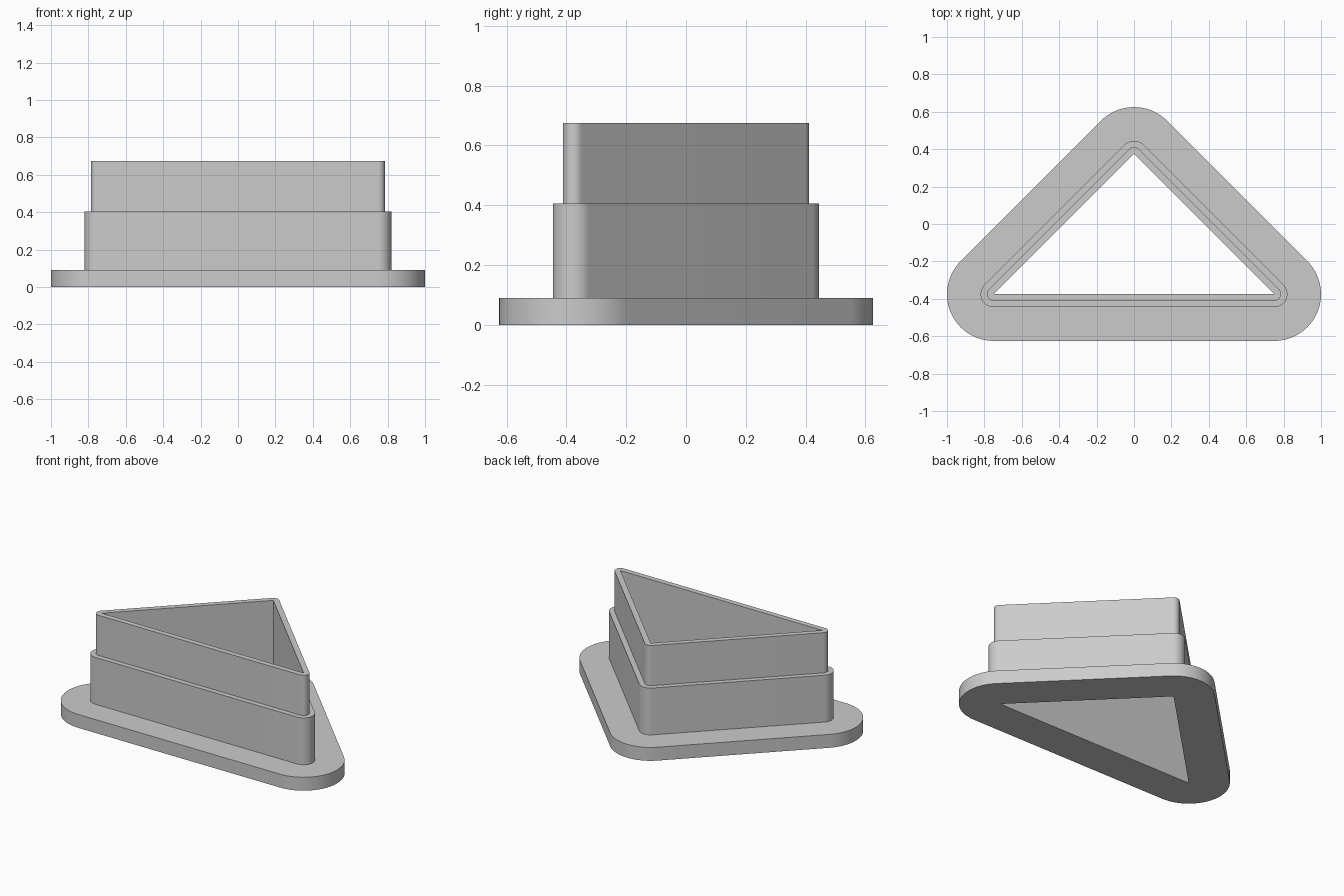
import bpy, bmesh, math
from mathutils import Vector

cube = bpy.data.objects.get("Cube")
if cube:
    bpy.data.objects.remove(cube, do_unlink=True)

# Light grey plastic
grey = bpy.data.materials.new("light_grey")
grey.use_nodes = True
colour = (0.6, 0.6, 0.6, 1)
grey.diffuse_color = colour
grey.node_tree.nodes["Principled BSDF"].inputs["Base Color"].default_value = colour

# Opening corners, each with the start and end angle of its rounded offset
CORNERS = [((-0.75, -0.375), 135, 270),
           ((0.75, -0.375), 270, 405),
           ((0, 0.375), 45, 135)]
STEPS = 24


def outline(bm, offset, z):
    """Triangle opening grown outwards by offset, with round corners."""
    loop = []
    for (x, y), start, end in CORNERS:
        for i in range(STEPS + 1):
            a = math.radians(start + (end - start) * i / STEPS)
            loop.append(bm.verts.new(Vector((x + offset * math.cos(a),
                                             y + offset * math.sin(a), z))))
    return loop


# Wall section: flange, thick wall, thin rim, then back down the opening
SECTION = [(0, 0), (0.25, 0), (0.25, 0.09), (0.07, 0.09), (0.07, 0.405),
           (0.036, 0.405), (0.036, 0.675), (0, 0.675)]

bm = bmesh.new()
loops = [outline(bm, offset, z) for offset, z in SECTION]
for lower, upper in zip(loops, loops[1:] + loops[:1]):
    for i in range(len(lower)):
        j = (i + 1) % len(lower)
        bm.faces.new((lower[i], lower[j], upper[j], upper[i]))
# Sharp inner corners collapse to single points
bmesh.ops.remove_doubles(bm, verts=bm.verts, dist=0.0001)
bmesh.ops.recalc_face_normals(bm, faces=bm.faces)

mesh = bpy.data.meshes.new("stepped_triangle_cutter")
bm.to_mesh(mesh)
bm.free()
mesh.materials.append(grey)
cutter = bpy.data.objects.new("stepped_triangle_cutter", mesh)
bpy.context.collection.objects.link(cutter)

bpy.ops.object.select_all(action="DESELECT")
cutter.select_set(True)
bpy.context.view_layer.objects.active = cutter
bpy.ops.object.shade_smooth_by_angle(angle=math.radians(30))
